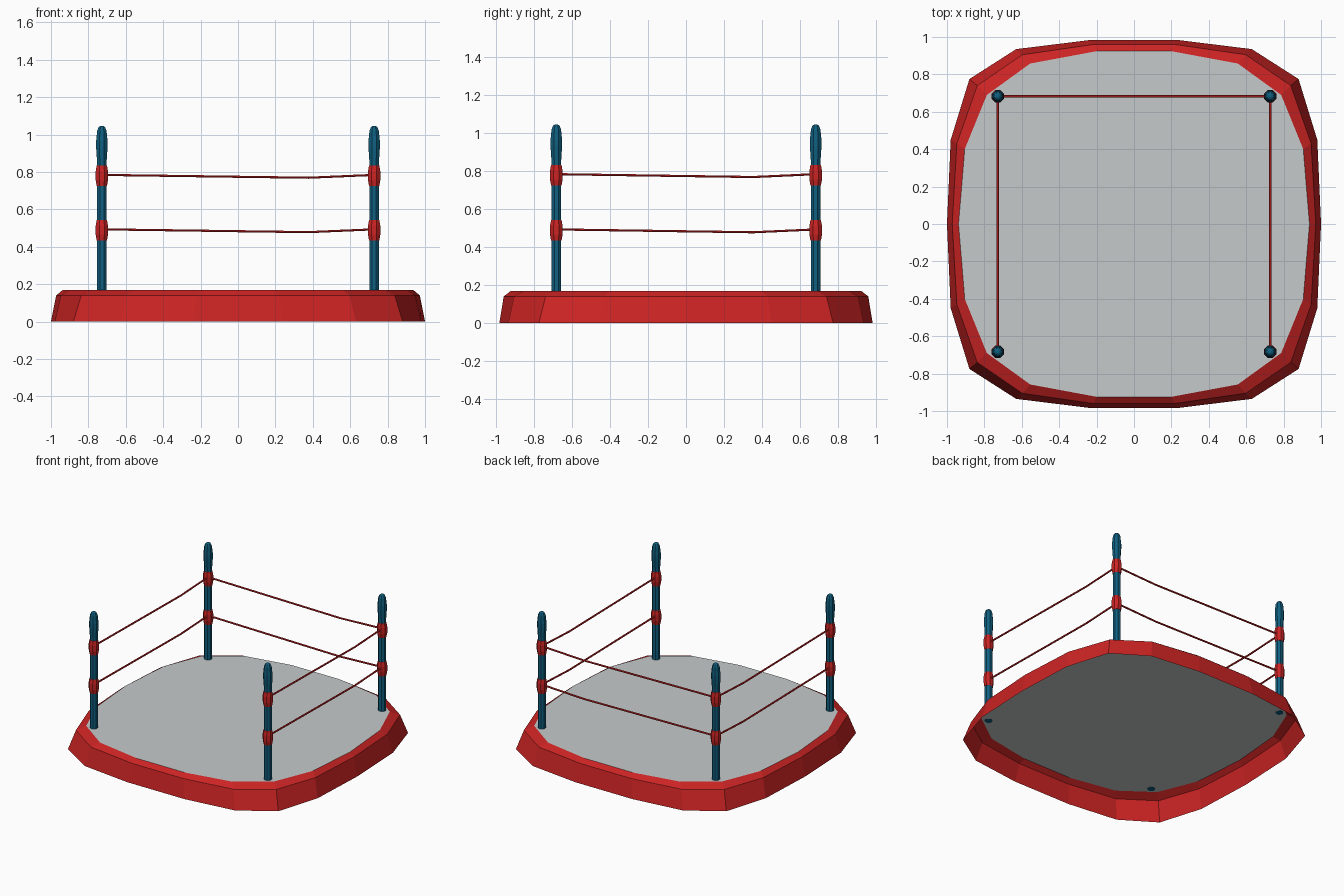
import bpy, bmesh, math
from mathutils import Vector

if "Cube" in bpy.data.objects:
    bpy.data.objects.remove(bpy.data.objects["Cube"])


def material(name, rgb):
    m = bpy.data.materials.new(name)
    m.diffuse_color = (*rgb, 1)
    m.use_nodes = True
    m.node_tree.nodes["Principled BSDF"].inputs["Base Color"].default_value = m.diffuse_color
    return m


RED = material("red", (0.60, 0.017, 0.017))
BLUE = material("blue", (0.005, 0.115, 0.215))
GREY = material("light grey", (0.56, 0.59, 0.60))


def make_object(name, bm, mat, recalc=True):
    if recalc:
        bmesh.ops.recalc_face_normals(bm, faces=bm.faces)
    me = bpy.data.meshes.new(name)
    bm.to_mesh(me)
    bm.free()
    me.materials.append(mat)
    ob = bpy.data.objects.new(name, me)
    bpy.context.collection.objects.link(ob)
    return ob


def bridge(bm, rings):
    for a, b in zip(rings, rings[1:]):
        n = len(a)
        for i in range(n):
            bm.faces.new((a[i], a[(i + 1) % n], b[(i + 1) % n], b[i]))


def outline(quarter):
    """Mirror a quarter outline (first point on the x axis) into a full loop."""
    q1 = quarter
    q2 = [(-x, y) for x, y in reversed(q1)]
    q3 = [(-x, -y) for x, y in q1[1:]]
    q4 = [(x, -y) for x, y in reversed(q1[1:])]
    return q1 + q2 + q3 + q4


def lathe(name, profile, x, y, mat, sides=8):
    bm = bmesh.new()
    rings = []
    for r, z in profile:
        rings.append([bm.verts.new((x + r * math.cos(a), y + r * math.sin(a), z))
                      for a in (math.tau * (i + 0.5) / sides for i in range(sides))])
    bridge(bm, rings)
    bm.faces.new(rings[0])
    bm.faces.new(rings[-1])
    return make_object(name, bm, mat)


# Platform: open-bottomed skirt with a chamfered rim, and the floor
low = outline([(1.0, 0), (0.98, 0.45), (0.88, 0.775), (0.63, 0.935), (0.24, 0.983)])
mid = outline([(0.972, 0), (0.947, 0.43), (0.838, 0.74), (0.597, 0.905), (0.217, 0.96)])
top = outline([(0.938, 0), (0.905, 0.40), (0.787, 0.69), (0.555, 0.858), (0.20, 0.924)])
bm = bmesh.new()
bridge(bm, [[bm.verts.new((x, y, z)) for x, y in loop]
            for loop, z in ((low, 0), (mid, 0.14), (top, 0.168))])
make_object("platform_skirt", bm, RED, recalc=False)
bm = bmesh.new()
bm.faces.new([bm.verts.new((x, y, 0.168)) for x, y in top])
make_object("ring_floor", bm, GREY, recalc=False)

# Corner posts with rounded caps and two padded collars each
PX, PY = 0.728, 0.683
LEVELS = (0.488, 0.779)
POST = [(0.028, 0.166), (0.028, 0.86), (0.033, 0.93), (0.033, 0.965),
        (0.027, 1.02), (0.018, 1.04), (0.008, 1.046)]
for sx, xn in ((-1, "left"), (1, "right")):
    for sy, yn in ((-1, "front"), (1, "back")):
        lathe(f"post_{yn}_{xn}", POST, sx * PX, sy * PY, BLUE)
        for k, z in enumerate(LEVELS):
            collar = [(0.030, z - 0.054), (0.036, z - 0.022),
                      (0.036, z + 0.022), (0.030, z + 0.054)]
            lathe(f"collar_{yn}_{xn}_{k + 1}", collar, sx * PX, sy * PY, RED)


# Sagging ropes on the left, back and right sides; the front stays open
SAG = [(0, 0), (0.25, 0.005), (0.5, 0.010), (0.76, 0.015), (1, 0)]


def rope(name, start, end, radius=0.0065, sides=6):
    start, end = Vector(start), Vector(end)
    side = (end - start).normalized().cross(Vector((0, 0, 1)))
    bm = bmesh.new()
    rings = []
    for t, drop in SAG:
        c = start.lerp(end, t) - Vector((0, 0, drop))
        rings.append([bm.verts.new(c + radius * (side * math.cos(a) + Vector((0, 0, math.sin(a)))))
                      for a in (math.tau * i / sides for i in range(sides))])
    bridge(bm, rings)
    bm.faces.new(rings[0])
    bm.faces.new(rings[-1])
    make_object(name, bm, RED)


for k, z in enumerate(LEVELS):
    h = z + 0.005
    rope(f"rope_left_{k + 1}", (-PX, -PY, h), (-PX, PY, h))
    rope(f"rope_right_{k + 1}", (PX, -PY, h), (PX, PY, h))
    rope(f"rope_back_{k + 1}", (-PX, PY, h), (PX, PY, h))
